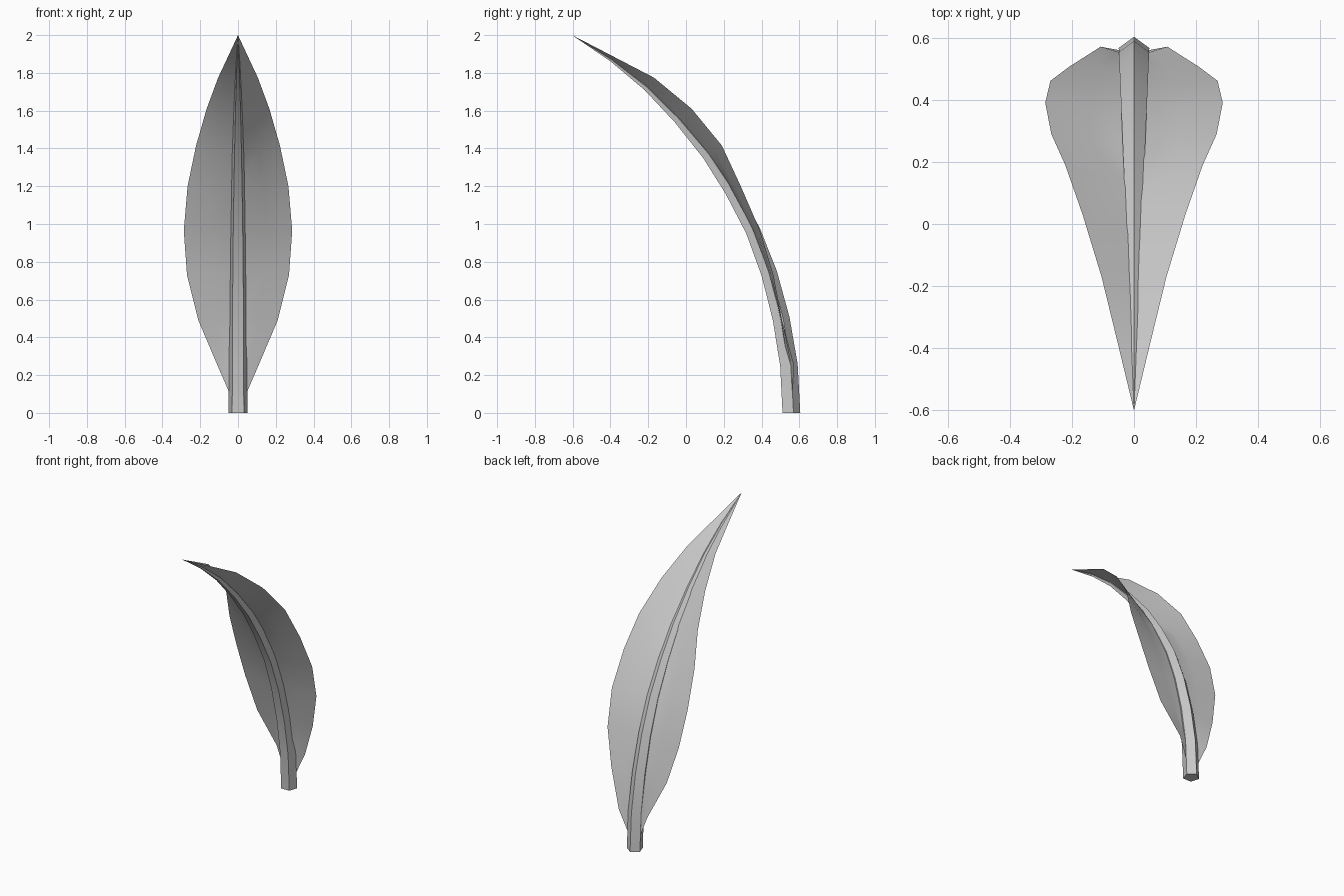
import bpy, math
from mathutils import Vector

if "Cube" in bpy.data.objects:
    bpy.data.objects.remove(bpy.data.objects["Cube"])

# Midrib centre line (y, z) from the base to the tip
path = [(.553, 0), (.54, .253), (.499, .499), (.436, .738), (.351, .963), (.237, 1.174),
        (.111, 1.366), (-.045, 1.553), (-.21, 1.72), (-.395, 1.867), (-.603, 2)]
# Outer margin of the right half of the blade (x, y, z)
margin = [(0, .553, 0), (.108, .573, .25), (.21, .508, .49), (.27, .463, .73), (.287, .392, .965),
          (.267, .29, 1.2), (.222, .19, 1.415), (.166, .03, 1.61), (.105, -.17, 1.775),
          (.052, -.387, 1.888), (0, -.603, 2)]


def make(name, verts, faces):
    mesh = bpy.data.meshes.new(name)
    mesh.from_pydata(verts, [], faces)
    mesh.validate()
    ob = bpy.data.objects.new(name, mesh)
    bpy.context.collection.objects.link(ob)
    bpy.ops.object.select_all(action='DESELECT')
    ob.select_set(True)
    bpy.context.view_layer.objects.active = ob
    bpy.ops.object.shade_smooth_by_angle(angle=math.radians(30))
    return ob


# Midrib: a five-sided stalk swept along the path, tapering to the tip
verts, faces = [], []
last = len(path) - 1
for i, (y, z) in enumerate(path[:-1]):
    a, b = path[max(i - 1, 0)], path[i + 1]
    t = Vector((0, b[0] - a[0], b[1] - a[1])).normalized()
    if i == 0:
        t = Vector((0, 0, 1))
    n = Vector((0, t.z, -t.y))
    r = .052 * (y + .603) / 1.156
    for k in range(5):
        ang = math.tau * k / 5
        verts.append(Vector((0, y, z)) + n * r * math.cos(ang) + Vector((r * math.sin(ang), 0, 0)))
    if i:
        for k in range(5):
            p, q = (i - 1) * 5 + k, (i - 1) * 5 + (k + 1) % 5
            faces.append((p, p + 5, q + 5, q))
tip = len(verts)
verts.append(Vector((0, *path[-1])))
faces += [(tip - 5 + k, tip, tip - 5 + (k + 1) % 5) for k in range(5)]
faces.append((0, 1, 2, 3, 4))
make("leaf_midrib", verts, faces)

# Blade: both halves cupped from the midrib out to the margins
verts = [Vector((0, *path[0]))]
for i in range(1, last):
    c, m = Vector((0, *path[i])), Vector(margin[i])
    mid = c.lerp(m, .5)
    flip = lambda v: Vector((-v.x, v.y, v.z))
    verts += [flip(m), flip(mid), c, mid, m]
tip = len(verts)
verts.append(Vector((0, *path[-1])))
faces = []
for k in range(4):
    faces += [(0, 2 + k, 1 + k), (tip - 5 + k, tip - 4 + k, tip)]
    for i in range(last - 2):
        p = 1 + i * 5 + k
        faces.append((p, p + 1, p + 6, p + 5))
make("leaf_blade", verts, faces)
